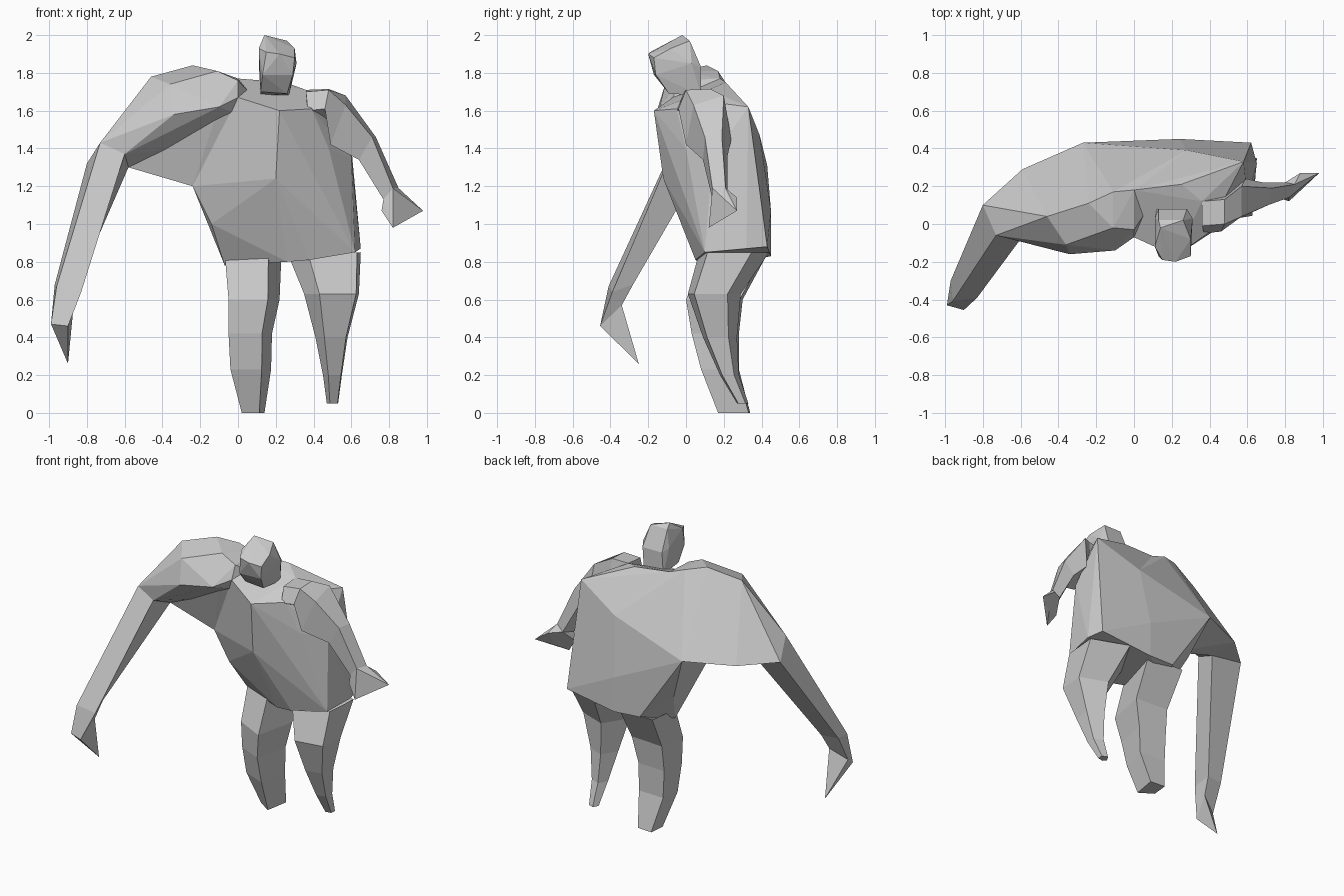
import bpy
import bmesh

# Remove the default cube only
default_cube = bpy.data.objects.get("Cube")
if default_cube:
    bpy.data.objects.remove(default_cube, do_unlink=True)

# Single clay colour
clay = bpy.data.materials.new("clay_grey")
clay.use_nodes = True
clay_colour = (.6, .6, .6, 1)
clay.diffuse_color = clay_colour
for node in clay.node_tree.nodes:
    if node.type == 'BSDF_PRINCIPLED':
        node.inputs["Base Color"].default_value = clay_colour


def finish(bm, name):
    """Turn a bmesh into a flat-shaded object with outward normals."""
    bmesh.ops.recalc_face_normals(bm, faces=bm.faces[:])
    mesh = bpy.data.meshes.new(name)
    bm.to_mesh(mesh)
    bm.free()
    mesh.materials.append(clay)
    part = bpy.data.objects.new(name, mesh)
    bpy.context.scene.collection.objects.link(part)
    return part


def faceted_mass(name, corners):
    """Angular solid wrapped tightly around its corner points."""
    bm = bmesh.new()
    verts = [bm.verts.new(corner) for corner in corners]
    result = bmesh.ops.convex_hull(bm, input=verts)
    unused = {v for v in result["geom_interior"] + result["geom_unused"]
              if isinstance(v, bmesh.types.BMVert)}
    bmesh.ops.delete(bm, geom=list(unused), context='VERTS')
    bmesh.ops.dissolve_limit(bm, angle_limit=.06, verts=bm.verts[:], edges=bm.edges[:])
    return finish(bm, name)


def loft(name, rings, capped=True):
    """Skin a limb through matching rings; the last end is always closed."""
    bm = bmesh.new()
    loops = [[bm.verts.new(point) for point in ring] for ring in rings]
    count = len(loops[0])
    for lower, upper in zip(loops, loops[1:]):
        for i in range(count):
            j = (i + 1) % count
            bm.faces.new((lower[i], lower[j], upper[j], upper[i]))
    if capped:
        bm.faces.new(loops[0])
    bm.faces.new(loops[-1])
    return finish(bm, name)


def leg(name, section, boxes):
    """Fit one cross-section into a stack of (left, right, front, back, height) boxes."""
    rings = []
    for left, right, front, back, height in boxes:
        rings.append([(left + u * (right - left), front + v * (back - front), height)
                      for u, v in section])
    return loft(name, rings, capped=False)


# Torso: chest, broad back and hips
chest_top = [(0, -.07, 1.67), (.22, -.17, 1.6), (.39, -.05, 1.61), (.36, .12, 1.71),
             (0, .18, 1.77), (.25, .21, 1.75), (.46, .1, 1.65), (.58, .33, 1.62)]
torso_back = [(.28, .39, 1.47), (-.27, .43, 1.31), (.61, .4, 1.1), (.62, .43, .88),
              (.24, .45, 1.07), (.05, .44, .84), (.24, .45, .83), (-.15, .35, 1)]
torso_front = [(-.24, .08, 1.2), (.2, -.12, 1.24), (.48, .0, 1.4),
               (.6, .14, 1.35), (-.14, .1, 1)]
hips = [(-.07, .22, .78), (.26, .06, .8), (.38, .05, .81), (.62, .1, .85), (.65, .32, .87)]
faceted_mass("torso", chest_top + torso_back + torso_front + hips)

# Raised right shoulder and upper arm, merging into the back
elbow = [(-.8, .1, 1.32), (-.73, -.06, 1.43), (-.6, -.08, 1.37), (-.58, .08, 1.3)]
shoulder_front = [(0, -.07, 1.67), (-.1, -.14, 1.62), (-.34, -.16, 1.58), (0, -.03, 1.76),
                  (-.36, -.11, 1.74), (-.22, -.02, 1.79), (-.11, -.02, 1.81)]
shoulder_back = [(0, .18, 1.77), (-.24, .11, 1.84), (-.11, .17, 1.81), (-.46, .04, 1.78),
                 (-.59, .29, 1.31), (-.27, .43, 1.31), (.28, .39, 1.47)]
faceted_mass("right_shoulder", shoulder_front + shoulder_back + elbow)

# Web of flesh under the right arm
faceted_mass("right_armpit", [
    (0, -.07, 1.67), (-.1, -.06, 1.62), (-.48, .1, 1.28), (-.24, .08, 1.2),
    (-.27, .43, 1.31), (-.59, .29, 1.31), (-.58, .08, 1.3)])

# Long right forearm hanging forward, with a pointed hand
lower_arm = [(-.97, -.3, .68), (-.96, -.41, .67), (-.83, -.39, .64), (-.85, -.28, .68)]
wrist = [(-.98, -.39, .5), (-.99, -.43, .47), (-.9, -.455, .46), (-.87, -.34, .57)]
loft("right_forearm", [elbow, lower_arm, wrist])
faceted_mass("right_hand", wrist + [(-.9, -.25, .26)])

# Shorter left arm, bent out to the side
left_wrist = [(.82, .14, 1.19), (.85, .21, 1.19), (.8, .22, 1.15), (.77, .14, 1.13)]
loft("left_arm", [
    [(.36, -.01, 1.7), (.36, .12, 1.71), (.37, .15, 1.5), (.37, -.05, 1.6)],
    [(.48, 0, 1.71), (.48, .13, 1.715), (.5, .18, 1.48), (.46, -.04, 1.61)],
    [(.57, .04, 1.63), (.57, .2, 1.68), (.59, .24, 1.45), (.49, 0, 1.42)],
    [(.71, .1, 1.46), (.73, .19, 1.46), (.68, .22, 1.36), (.64, .09, 1.34)],
    left_wrist])
faceted_mass("left_hand", left_wrist + [
    (.98, .27, 1.07), (.88, .27, 1.14), (.87, .2, 1.03), (.82, .12, .98), (.76, .14, 1.07)])

# Legs with ridged fronts, tapering to small blunt feet
leg("right_leg", [(0, .35), (.77, 0), (1, .95), (.1, 1)], (
    (-.07, .23, .1, .43, .84), (-.05, .22, 0, .3, .6), (-.05, .18, .03, .28, .42),
    (-.04, .175, .08, .28, .23), (.02, .14, .17, .34, 0)))
leg("left_leg", [(0, .4), (.28, 0), (.95, .12), (1, .75), (.36, 1)], (
    (.26, .65, .07, .44, .85), (.35, .64, .01, .29, .63), (.41, .58, .09, .27, .4),
    (.45, .55, .18, .28, .2), (.47, .53, .27, .33, .05)))

# Faceted head leaning forward
crown = [(.14, -.02, 2), (.26, .02, 1.97), (.13, .02, 1.97), (.3, -.08, 1.93),
         (.11, -.12, 1.93)]
face = [(.15, -.19, 1.91), (.22, -.2, 1.9), (.3, -.17, 1.88), (.13, -.17, 1.79),
        (.29, -.16, 1.79), (.12, -.09, 1.7), (.26, -.09, 1.69)]
nape = [(.12, .08, 1.68), (.27, .08, 1.68), (.31, .03, 1.85), (.11, .03, 1.85),
        (.28, .08, 1.83), (.13, .08, 1.83)]
faceted_mass("head", crown + face + nape)
